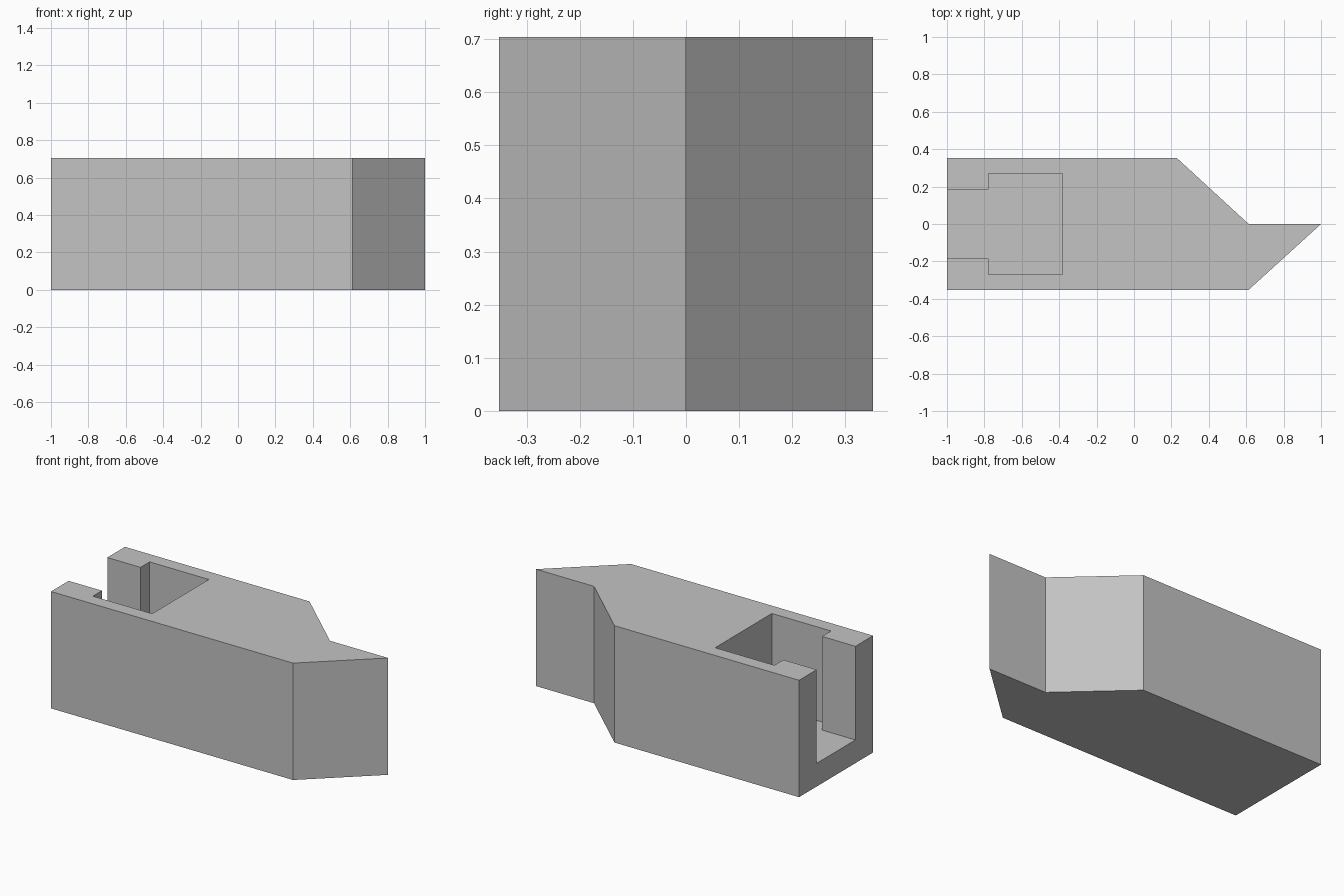
import bpy
import bmesh

HEIGHT = 0.704
HALF_WIDTH = 0.352
FLOOR = 0.14

old = bpy.data.objects.get("Cube")
if old:
    bpy.data.objects.remove(old, do_unlink=True)

grey = bpy.data.materials.new("plain_grey")
grey.use_nodes = True
colour = (0.55, 0.55, 0.55, 1)
grey.diffuse_color = colour
grey.node_tree.nodes["Principled BSDF"].inputs["Base Color"].default_value = colour


def prism(name, outline, bottom, top):
    """Extrude a plan outline upward into a closed solid."""
    bm = bmesh.new()
    base = bm.faces.new([bm.verts.new((x, y, bottom)) for x, y in outline])
    side = bmesh.ops.extrude_face_region(bm, geom=[base])["geom"]
    verts = [v for v in side if isinstance(v, bmesh.types.BMVert)]
    bmesh.ops.translate(bm, verts=verts, vec=(0, 0, top - bottom))
    bmesh.ops.recalc_face_normals(bm, faces=bm.faces)
    mesh = bpy.data.meshes.new(name)
    bm.to_mesh(mesh)
    bm.free()
    mesh.materials.append(grey)
    obj = bpy.data.objects.new(name, mesh)
    bpy.context.collection.objects.link(obj)
    return obj


# Block with a hooked, pointed nose
body = prism("connector_block", [
    (-1, -HALF_WIDTH), (0.613, -HALF_WIDTH), (1, 0),
    (0.613, 0), (0.23, HALF_WIDTH), (-1, HALF_WIDTH)], 0, HEIGHT)

# T-shaped socket, open at the top and at the left end, mirrored across y = 0
half = [(-1.2, 0.184), (-0.778, 0.184), (-0.778, 0.27), (-0.383, 0.27)]
socket = half + [(x, -y) for x, y in reversed(half)]
cutter = prism("socket_cutter", socket, FLOOR, HEIGHT + 0.2)
cutter.hide_render = True
cutter.hide_viewport = True

cut = body.modifiers.new("socket", "BOOLEAN")
cut.operation = "DIFFERENCE"
cut.solver = "EXACT"
cut.object = cutter
